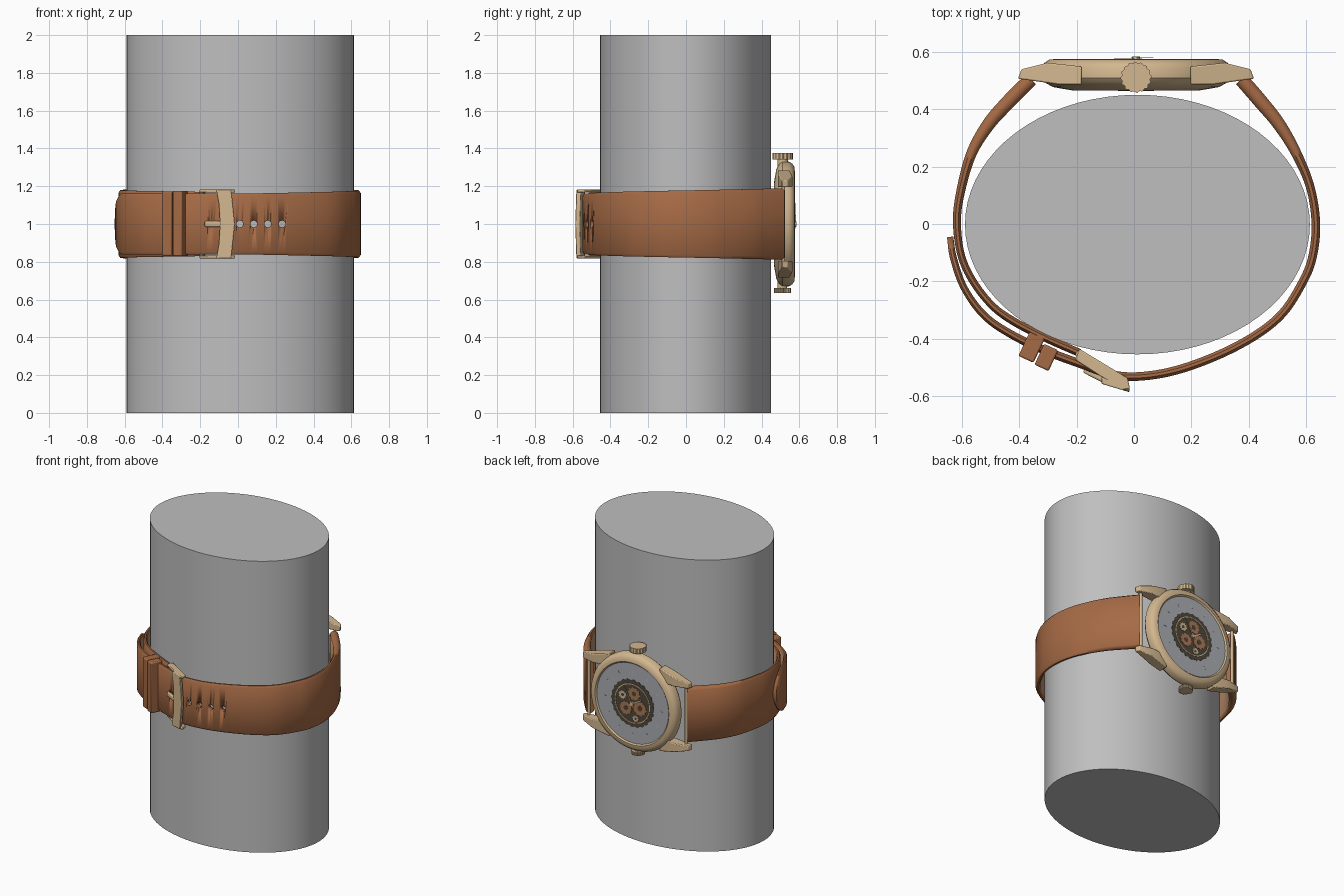
import bpy, bmesh, math
from mathutils import Vector, Matrix

if "Cube" in bpy.data.objects:
    bpy.data.objects.remove(bpy.data.objects["Cube"])


def srgb(name, r, g, b):
    m = bpy.data.materials.new(name)
    lin = lambda c: (c / 255 / 12.92) if c < 11 else ((c / 255 + 0.055) / 1.055) ** 2.4
    m.diffuse_color = (lin(r), lin(g), lin(b), 1)
    m.use_nodes = True
    m.node_tree.nodes["Principled BSDF"].inputs["Base Color"].default_value = m.diffuse_color
    return m


GREY = srgb("arm grey", 191, 191, 191)
LEATHER = srgb("brown leather", 165, 106, 69)
LINING = srgb("light leather lining", 190, 145, 110)
TAN = srgb("tan gold metal", 211, 183, 143)
SILVER = srgb("silver dial", 172, 173, 178)
DARK = srgb("dark movement", 78, 72, 60)
BRONZE = srgb("bronze gears", 172, 120, 84)
CX, CZ = 0.007, 1.0          # watch centre


def finish(name, bm, mats, bevel=0, angle=35):
    bmesh.ops.recalc_face_normals(bm, faces=bm.faces)
    me = bpy.data.meshes.new(name)
    bm.to_mesh(me)
    bm.free()
    ob = bpy.data.objects.new(name, me)
    bpy.context.collection.objects.link(ob)
    for m in mats:
        me.materials.append(m)
    bpy.ops.object.select_all(action='DESELECT')
    ob.select_set(True)
    bpy.context.view_layer.objects.active = ob
    bpy.ops.object.shade_smooth_by_angle(angle=math.radians(angle))
    if bevel:
        b = ob.modifiers.new("bevel", 'BEVEL')
        b.width, b.segments, b.limit_method = bevel, 2, 'ANGLE'
    return ob


def prism(name, pts, d0, d1, mat, axis='z', bevel=0, warp=None):
    """Extrude a 2D outline along z (x,y outline) or y (x,z outline)."""
    bm = bmesh.new()
    rows = []
    for d in (d0, d1):
        row = []
        for a, b in pts:
            v = Vector((a, b, d) if axis == 'z' else (a, d, b))
            row.append(bm.verts.new(warp(v) if warp else v))
        rows.append(row)
    n = len(pts)
    bm.faces.new(rows[0])
    bm.faces.new(rows[1])
    for i in range(n):
        j = (i + 1) % n
        bm.faces.new((rows[0][i], rows[0][j], rows[1][j], rows[1][i]))
    return finish(name, bm, [mat], bevel)


def circle(cx, cy, r, n=48, ry=None, tooth=0):
    return [(cx + (r - tooth * (i // 2 % 2)) * math.cos(2 * math.pi * i / n),
             cy + ((ry or r) - tooth * (i // 2 % 2)) * math.sin(2 * math.pi * i / n)) for i in range(n)]


def revolve(name, prof, mat, closed=False, n=72):
    """Spin a (radius, y) profile around the watch axis."""
    bm = bmesh.new()
    rings = [[bm.verts.new((CX + r * math.cos(2 * math.pi * i / n), y,
                            CZ + r * math.sin(2 * math.pi * i / n))) for i in range(n)] for r, y in prof]
    pairs = list(zip(rings, rings[1:] + rings[:1]))
    for a, b in (pairs if closed else pairs[:-1]):
        for i in range(n):
            j = (i + 1) % n
            bm.faces.new((a[i], a[j], b[j], b[i]))
    if not closed:
        bm.faces.new(rings[0])
        bm.faces.new(rings[-1])
    return finish(name, bm, [mat])


def box(name, cx, cy, length, depth, z0, z1, deg, mat, bevel=0.006):
    """Box turned about z: length along the strap, depth outward."""
    c, s = math.cos(math.radians(deg)), math.sin(math.radians(deg))
    pts = [(cx + u * c - v * s, cy + u * s + v * c) for u, v in
           ((-length / 2, -depth / 2), (length / 2, -depth / 2), (length / 2, depth / 2), (-length / 2, depth / 2))]
    return prism(name, pts, z0, z1, mat, bevel=bevel)


def strap(name, path, w0, w1, side, tip=0):
    """Loft a rounded band along path points (x, y, thickness)."""
    P = [Vector(p) for p in path]
    P = [2 * P[0] - P[1]] + P + [2 * P[-1] - P[-2]]
    S = []
    for i in range(1, len(P) - 2):
        a, b, c, d = P[i - 1:i + 3]
        for k in range(8):
            t = k / 8
            S.append(0.5 * (2 * b + (c - a) * t + (2 * a - 5 * b + 4 * c - d) * t * t
                            + (3 * b - a - 3 * c + d) * t ** 3))
    S.append(P[-2])
    L = [0]
    for a, b in zip(S, S[1:]):
        L.append(L[-1] + (b - a).xy.length)
    bm = bmesh.new()
    rings = []
    for i, p in enumerate(S):
        tan = (S[min(i + 1, len(S) - 1)] - S[max(i - 1, 0)]).xy.normalized()
        nx, ny = tan.y * side, -tan.x * side
        w = w0 + (w1 - w0) * min(1, L[i] / 1.4)
        left = L[-1] - L[i]
        if left < tip:
            w = max(0.035, w * math.sqrt(1 - ((tip - left) / tip) ** 2.5))
        h = p.z / 2
        e, c = h * 0.35, min(0.014, w * 0.4)
        sec = [(h, c - w), (h, w - c), (e, w), (-e, w), (-h, w - c), (-h, c - w), (-e, -w), (e, -w)]
        rings.append([bm.verts.new((p.x + nx * q, p.y + ny * q, CZ + z)) for q, z in sec])
    for a, b in zip(rings, rings[1:]):
        for i in range(8):
            j = (i + 1) % 8
            f = bm.faces.new((a[i], a[j], b[j], b[i]))
            f.material_index = 1 if i == 4 else 0
    bm.faces.new(rings[0])
    bm.faces.new(rings[-1])
    return finish(name, bm, [LEATHER, LINING], angle=50)


# Arm
prism("arm", circle(0.012, -0.002, 0.602, 72, 0.453), 0, 2, GREY)

# Straps
long_strap = strap("long_strap", [
    (0.375, 0.505, .05), (0.44, 0.43, .05), (0.505, 0.35, .045), (0.565, 0.25, .036), (0.615, 0.13, .03),
    (0.635, 0, .03), (0.622, -0.12, .03), (0.585, -0.21, .03), (0.52, -0.31, .03), (0.43, -0.385, .03),
    (0.3, -0.455, .03), (0.15, -0.51, .03), (0.02, -0.532, .03), (-0.08, -0.525, .03), (-0.19, -0.487, .03),
    (-0.3, -0.446, .03), (-0.42, -0.39, .028), (-0.52, -0.322, .026), (-0.592, -0.225, .024),
    (-0.63, -0.12, .024), (-0.642, -0.045, .022)], 0.189, 0.162, -1, tip=0.17)
strap("short_strap", [
    (-0.36, 0.505, .05), (-0.44, 0.425, .05), (-0.51, 0.345, .045), (-0.57, 0.24, .036), (-0.608, 0.1, .03),
    (-0.618, 0, .028), (-0.603, -0.11, .026), (-0.562, -0.2, .026), (-0.495, -0.285, .026),
    (-0.42, -0.34, .028), (-0.31, -0.397, .028), (-0.19, -0.45, .028)], 0.188, 0.168, 1)

# Strap holes, cut through
for x in (-0.14, 0.01, 0.083, 0.158, 0.233):
    cut = prism("hole_cutter", circle(x, CZ, 0.018, 16), -0.62, -0.42, LEATHER, 'y')
    cut.hide_render = True
    bpy.context.view_layer.objects.active = long_strap
    m = long_strap.modifiers.new("hole", 'BOOLEAN')
    m.object, m.operation, m.solver = cut, 'DIFFERENCE', 'EXACT'
    bpy.ops.object.modifier_apply(modifier=m.name)
    bpy.data.objects.remove(cut)

# Strap keepers
box("keeper_fixed", -0.355, -0.425, 0.058, 0.105, 0.833, 1.172, -25, LEATHER)
box("keeper_sliding", -0.306, -0.466, 0.054, 0.08, 0.83, 1.176, -25, LEATHER)

# Buckle: side arms, front bar, pivot and prong
for z0, z1 in ((0.818, 0.834), (1.166, 1.182)):
    prism("buckle_arm", [(-0.19, -0.436), (-0.022, -0.538), (-0.014, -0.576), (-0.045, -0.578), (-0.205, -0.474)],
          z0, z1, TAN, bevel=0.004)
tilt = lambda v: Vector((v.x, v.y - 0.3 * (v.x + 0.1), v.z))
prism("buckle_bar", [(-0.115, 0.818), (-0.035, 0.818), (-0.016, 1.0), (-0.035, 1.182), (-0.115, 1.182),
                     (-0.10, 1.1), (-0.095, 1.0), (-0.10, 0.9)], -0.562, -0.538, TAN, 'y', 0.004, tilt)
prism("buckle_pivot", circle(-0.19, -0.455, 0.014, 16), 0.82, 1.18, TAN)
box("buckle_prong", -0.13, -0.532, 0.1, 0.02, 0.985, 1.015, -27, TAN)

# Watch case with raised bezel
revolve("watch_case", [(0.02, .465), (0.22, .466), (0.29, .478), (0.318, .494), (0.33, .51), (0.33, .545),
                       (0.32, .562), (0.303, .574), (0.28, .576), (0.272, .566), (0.02, .562)], TAN)

# Lugs
for sx in (-1, 1):
    for sz in (-1, 1):
        def place(v):
            z = v.z if v.z < 0.22 else v.z - 0.25 * (v.x - 0.19)
            return Vector((CX + sx * v.x, v.y, CZ + sz * z))
        prism("lug", [(0.19, .487), (0.19, .55), (0.31, .563), (0.40, .54), (0.412, .507), (0.36, .50), (0.27, .487)],
              0.195, 0.285, TAN, bevel=0.005, warp=place)
    # Spring bar
    prism("spring_bar", circle(CX + sx * 0.37, 0.515, 0.01, 12), 0.8, 1.2, TAN)

# Knurled crown above and small pusher below
prism("crown", circle(CX, 0.512, 0.054, 64, tooth=0.004), 1.342, 1.376, TAN)
prism("crown_stem", circle(CX, 0.512, 0.028, 24), 1.30, 1.345, TAN)
prism("lower_crown", circle(CX, 0.51, 0.045, 64, tooth=0.004), 0.636, 0.66, TAN)
prism("lower_stem", circle(CX, 0.51, 0.025, 24), 0.655, 0.70, TAN)

# Dial: silver disc, dark open movement, gold rim
prism("dial", circle(CX, CZ, 0.272, 72), 0.56, 0.5675, SILVER, 'y')
prism("movement_plate", circle(CX, CZ, 0.163, 96, tooth=0.006), 0.566, 0.5695, DARK, 'y')
revolve("movement_rim", [(0.128, .569), (0.128, .5715), (0.134, .5715), (0.134, .569)], TAN, True)

# Movement gears
for k, (a, r, d, mat) in enumerate(((100, 0.045, 0.07, BRONZE), (200, 0.05, 0.06, BRONZE),
                                    (320, 0.045, 0.065, BRONZE), (30, 0.03, 0.085, TAN), (255, 0.024, 0.1, TAN))):
    gx, gz = CX + d * math.cos(math.radians(a)), CZ + d * math.sin(math.radians(a))
    y = 0.5715 + 0.0004 * k
    prism("gear", circle(gx, gz, r, 40, tooth=0.005), 0.569, y, mat, 'y')
    prism("gear_hub", circle(gx, gz, r * 0.35, 16), 0.569, y + 0.001, DARK, 'y')


def radial(name, deg, r0, r1, w, y0, y1, mat):
    rot = Matrix.Rotation(math.radians(deg), 2)
    pts = [rot @ Vector(p) for p in ((r0, -w), (r1, -w * 0.6), (r1, w * 0.6), (r0, w))]
    prism(name, [(CX + p.x, CZ + p.y) for p in pts], y0, y1, mat, 'y')


# Hour marks and hands
for k in range(12):
    radial("hour_mark", 30 * k, 0.205, 0.225, 0.003, 0.567, 0.569, GREY)
radial("hour_hand", 150, -0.02, 0.085, 0.008, 0.577, 0.579, TAN)
radial("minute_hand", 62, -0.025, 0.125, 0.006, 0.58, 0.582, TAN)
prism("hand_hub", circle(CX, CZ, 0.014, 24), 0.569, 0.584, TAN, 'y')
